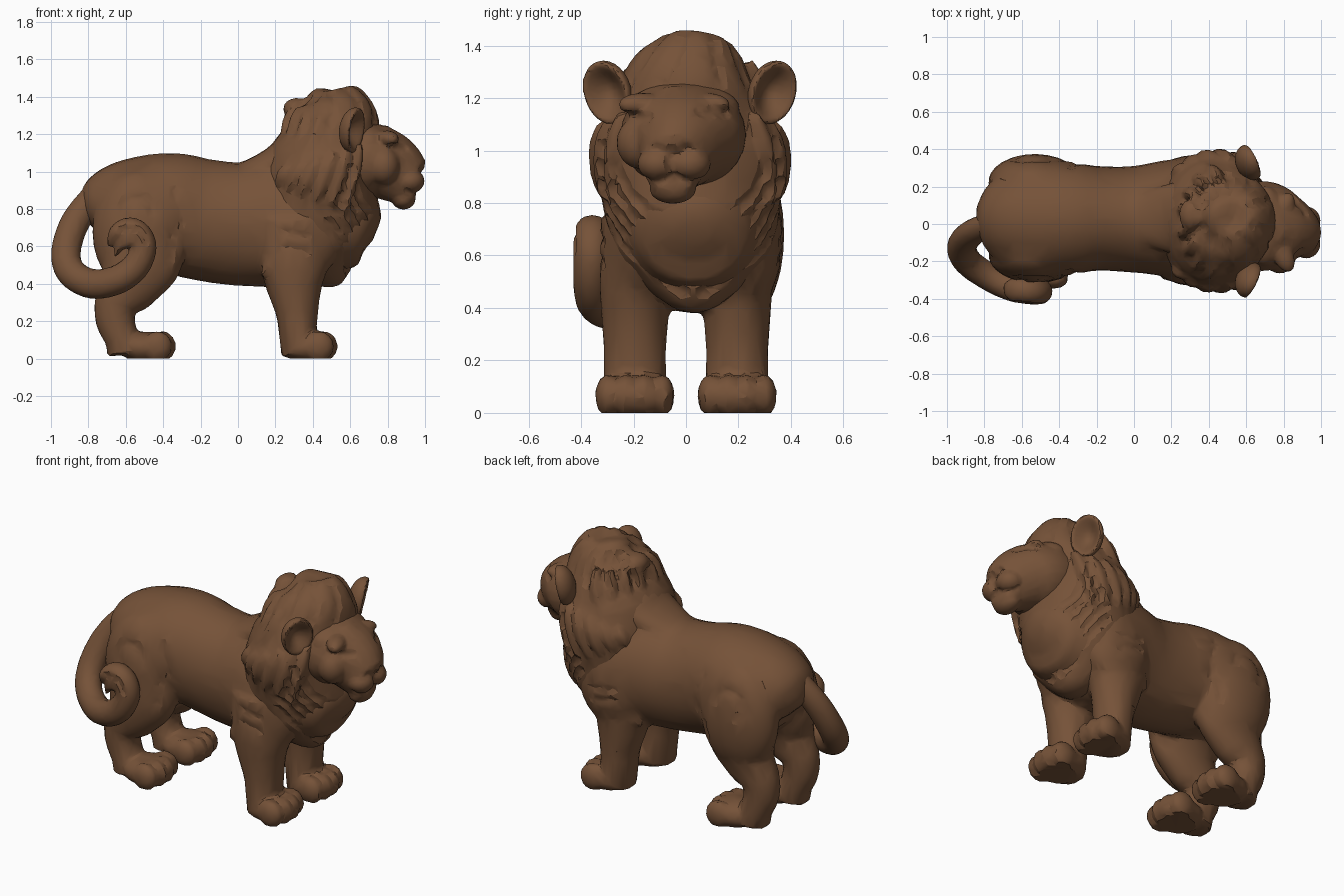
import bpy, bmesh, math
from mathutils import Vector, Matrix, kdtree

if "Cube" in bpy.data.objects:
    bpy.data.objects.remove(bpy.data.objects["Cube"])

brown = bpy.data.materials.new("carved brown")
brown.diffuse_color = (0.18, 0.085, 0.04, 1)
brown.use_nodes = True
brown.node_tree.nodes["Principled BSDF"].inputs["Base Color"].default_value = brown.diffuse_color


def spline(pts, k=5):
    """Smooth path through points of any dimension."""
    p = [Vector(q) for q in pts]
    p = [p[0]] + p + [p[-1]]
    out = []
    for i in range(1, len(p) - 2):
        a, b, c, d = p[i - 1:i + 3]
        for j in range(k):
            t = j / k
            out.append((b * 2 + (c - a) * t + (a * 2 - b * 5 + c * 4 - d) * t * t
                        + (b * 3 - a - c * 3 + d) * t ** 3) * 0.5)
    return out + [p[-1]]


def sweep(bm, pts, n=20):
    """Loft ellipses (x, y, z, radius in the xz plane, radius along y)."""
    p = spline(pts)
    rings = []
    for i, q in enumerate(p):
        a, b = p[max(i - 1, 0)], p[min(i + 1, len(p) - 1)]
        t = (Vector(b[:3]) - Vector(a[:3])).normalized()
        u = Vector((0, 1, 0)).cross(t).normalized()
        v = t.cross(u)
        rings.append([bm.verts.new(Vector(q[:3])
                      + u * max(q[3], .004) * math.cos(k * math.tau / n)
                      + v * max(q[4], .004) * math.sin(k * math.tau / n)) for k in range(n)])
    for r0, r1 in zip(rings, rings[1:]):
        for k in range(n):
            bm.faces.new((r0[k], r0[(k + 1) % n], r1[(k + 1) % n], r1[k]))
    bm.faces.new(rings[0][::-1])
    bm.faces.new(rings[-1])


def blob(bm, c, r, rot=Matrix.Identity(4)):
    m = Matrix.Translation(c) @ rot @ Matrix.Diagonal((*r, 1))
    return bmesh.ops.create_uvsphere(bm, u_segments=24, v_segments=14, radius=1, matrix=m)["verts"]


def bake(ob):
    dg = bpy.context.evaluated_depsgraph_get()
    me = bpy.data.meshes.new_from_object(ob.evaluated_get(dg))
    ob.modifiers.clear()
    ob.data = me


def carve(me, cuts):
    """Press grooves into the surface: each cut is (path, width, depth)."""
    kd = kdtree.KDTree(len(me.vertices))
    for v in me.vertices:
        kd.insert(v.co, v.index)
    kd.balance()
    moves = {}
    for path, width, depth in cuts:
        near = {}
        for q in spline(path, 10):
            base = kd.find(q)[0]
            for co, i, d in kd.find_range(base, width):
                near[i] = min(d, near.get(i, 9))
        for i, d in near.items():
            moves[i] = max(moves.get(i, 0), depth * (1 - (d / width) ** 2))
    shift = {i: me.vertices[i].normal * m for i, m in moves.items()}
    for i, s in shift.items():
        me.vertices[i].co -= s


def finish(name, bm, voxel=.014, cuts=(), ratio=.2, smooth=4):
    """Fuse overlapping volumes, carve, then reduce to faceted planes."""
    bmesh.ops.recalc_face_normals(bm, faces=bm.faces)
    me = bpy.data.meshes.new(name)
    bm.to_mesh(me)
    bm.free()
    ob = bpy.data.objects.new(name, me)
    bpy.context.collection.objects.link(ob)
    m = ob.modifiers.new("fuse", 'REMESH')
    m.mode, m.voxel_size = 'VOXEL', voxel
    m = ob.modifiers.new("soften", 'SMOOTH')
    m.factor, m.iterations = .5, smooth
    bake(ob)
    carve(ob.data, cuts)
    for v in ob.data.vertices:
        v.co.z = max(v.co.z, 0)
    ob.modifiers.new("facets", 'DECIMATE').ratio = ratio
    bake(ob)
    ob.data.materials.clear()
    ob.data.materials.append(brown)
    ob.data.shade_smooth()
    ob.data.set_sharp_from_angle(angle=math.radians(26))
    return ob


# Torso, legs and paws
bm = bmesh.new()
sweep(bm, [(-.775, .04, .70, .05, .06), (-.75, .04, .72, .18, .18), (-.66, .035, .76, .265, .265),
           (-.5, .03, .785, .30, .31), (-.35, .03, .78, .32, .305), (-.2, .03, .745, .325, .28),
           (0, .025, .72, .33, .285), (.2, .03, .73, .35, .315), (.4, .03, .72, .33, .33),
           (.55, .03, .71, .25, .27), (.68, .03, .70, .19, .2), (.74, .03, .68, .06, .07)], 28)
# slope from the back up into the mane
sweep(bm, [(-.02, .03, 1.0, .03, .1), (.13, .03, 1.03, .07, .17), (.25, .03, 1.07, .11, .2),
           (.36, .03, 1.16, .13, .2)])


def paw(x, y):
    blob(bm, (x, y, .06), (.15, .135, .085))
    for k in range(4):
        o = (k - 1.5) * .068
        blob(bm, (x + .085 - abs(o) * .3, y + o, .066), (.08, .05, .082))


cuts = []
for s in (-1, 1):
    h = s * .195
    blob(bm, (-.53, .03 + s * .195, .68), (.25, .15, .33))
    sweep(bm, [(-.5, h, .8, .2, .1), (-.52, h, .55, .23, .12), (-.58, h, .40, .17, .115),
               (-.65, h, .30, .12, .1), (-.655, h, .2, .105, .095), (-.62, h, .1, .09, .1), (-.61, h, .02, .09, .1)])
    paw(-.485, h)
    f = s * .195
    blob(bm, (.33, .03 + s * .21, .66), (.22, .13, .26))
    sweep(bm, [(.3, f, .75, .2, .13), (.3, f, .5, .18, .135), (.3, f, .4, .155, .13),
               (.315, f, .25, .115, .12), (.32, f, .13, .1, .12), (.33, f, .02, .1, .12)])
    sweep(bm, [(.26, f + s * .05, .62, .06, .06), (.18, f + s * .06, .5, .05, .05),
               (.13, f + s * .06, .44, .01, .015)], 10)   # elbow tuft
    paw(.38, f)
    # hip curl, haunch line and shoulder cuts
    cuts.append(([(-.54 + .11 * math.cos(a * .5), s * .4, .80 + .1 * math.sin(a * .5)) for a in range(9)], .03, .01))
    cuts.append(([(-.33, s * .4, .95), (-.28, s * .4, .75), (-.31, s * .4, .52)], .03, .01))
    cuts += [([(.22, s * .45, z), (.42, s * .45, z - .03)], .025, .01) for z in (.6, .68)]
finish("body_and_legs", bm, cuts=cuts, ratio=.07, smooth=7)

# Mane: central mass stacked upward
MANE = [(.58, .03, .44, .05, .06), (.53, .03, .48, .14, .15), (.48, .03, .57, .25, .27),
        (.44, .03, .7, .325, .32), (.425, .02, .85, .325, .345), (.445, .015, 1.0, .305, .35),
        (.47, .01, 1.08, .285, .34), (.50, .01, 1.17, .25, .30), (.51, .02, 1.27, .245, .255),
        (.50, .04, 1.36, .2, .19), (.48, .05, 1.42, .12, .11), (.48, .05, 1.44, .03, .03)]
mane_path = spline(MANE, 8)


def mane_point(z, deg, out=1.0):
    q = min(mane_path, key=lambda v: abs(v[2] - z))
    a = math.radians(deg)
    return (q[0] + q[3] * out * math.cos(a), q[1] + q[4] * out * math.sin(a), z)


def lock(s, z0, a0, z1, a1, r):
    pts = []
    for i in range(5):
        t = i / 4
        w = r * (.3 + .8 * math.sin(math.pi * (.12 + .8 * t)))
        pts.append((*mane_point(z0 + (z1 - z0) * t, s * (a0 + (a1 - a0) * t ** 1.4)), w, w))
    sweep(bm, pts, 10)


bm = bmesh.new()
sweep(bm, MANE, 32)
blob(bm, (.315, .05, 1.335), (.075, .09, .06))    # nape tuft
cuts = []
for s in (-1, 1):
    for i in range(6):                            # long side locks
        lock(s, 1.14 - .02 * i, 52 + i * 15, .78 + .03 * i, 64 + i * 14, .036)
    for i in range(4):                            # nape locks
        lock(s, 1.34, 105 + i * 20, 1.08, 118 + i * 18, .034)
    for i in range(5):                            # ruff drawn under the chin
        z = 1.02 - .07 * i
        cuts.append(([mane_point(z, s * (62 + i * 5)), mane_point(z - .15, s * (48 + i * 4)),
                      mane_point(z - .3, s * (22 + i * 5))], .028, .013))
    for i in range(5):                            # combed crown
        cuts.append(([mane_point(1.41, s * (20 + 32 * i)), mane_point(1.34, s * (22 + 33 * i)),
                      mane_point(1.25, s * (27 + 33 * i))], .026, .01))
finish("mane", bm, cuts=cuts, ratio=.12, smooth=5)

# Head and face, turned slightly to one side
bm = bmesh.new()
sweep(bm, [(.55, 0, 1.08, .17, .22), (.68, -.01, 1.06, .205, .24), (.77, -.02, 1.04, .195, .225),
           (.83, -.03, 1.01, .18, .18), (.89, -.045, .965, .155, .135), (.93, -.05, .935, .125, .11),
           (.955, -.05, .93, .085, .085)], 24)
sweep(bm, [(.76, -.03, 1.20, .06, .09), (.85, -.04, 1.14, .06, .06), (.93, -.05, 1.07, .05, .055),
           (.97, -.053, 1.03, .045, .055)], 14)
blob(bm, (.962, -.053, 1.03), (.038, .06, .036))   # nose
blob(bm, (.885, -.05, .855), (.065, .09, .058))    # chin
blob(bm, (.70, -.01, 1.16), (.12, .215, .1))       # forehead
cuts = [([(1.02, -.05, .99), (1.0, -.05, .92)], .02, .008)]
for s in (-1, 1):
    def fy(d):
        return -.045 + s * d
    blob(bm, (.92, fy(.06), .95), (.078, .08, .066))                                     # muzzle pad
    blob(bm, (.795, fy(.12), 1.175), (.055, .1, .045), Matrix.Rotation(-s * .45, 4, 'Z'))  # brow
    blob(bm, (.78, fy(.13), 1.03), (.085, .09, .1))                                      # cheek
    cuts.append(([(.88, fy(.085), 1.115), (.85, fy(.13), 1.125), (.82, fy(.175), 1.135)], .026, .011))
    cuts.append(([(.97, fy(.01), .895), (.95, fy(.06), .88), (.90, fy(.12), .895)], .018, .008))
finish("head", bm, voxel=.01, cuts=cuts, ratio=.14, smooth=5)

# Cupped ears with rounded backs
for s, y in ((-1, -.3), (1, .33)):
    bm = bmesh.new()
    for v in blob(bm, (0, 0, 0), (.075, .098, .124)):
        d = (v.co.y / .098) ** 2 + (v.co.z / .124) ** 2
        if v.co.x > 0:
            v.co.x = .012 - .055 * max(0, 1 - d * 1.25) + .015 * math.sin(math.pi * min(d, 1))
    rot = Matrix.Rotation(s * .5, 4, 'Z') @ Matrix.Rotation(-s * .2, 4, 'X') @ Matrix.Rotation(.2, 4, 'Y')
    bmesh.ops.transform(bm, matrix=Matrix.Translation((.62, y, 1.222)) @ rot, verts=bm.verts)
    finish("ear_near" if s < 0 else "ear_far", bm, voxel=.008, ratio=.25, smooth=2)

# Curled tail with a split tuft
bm = bmesh.new()
sweep(bm, [(-.42, .06, 1.04, .04, .05), (-.54, .045, 1.0, .06, .065), (-.64, .03, .955, .075, .065),
           (-.76, 0, .87, .075, .065),
           (-.87, -.05, .73, .078, .07), (-.92, -.12, .57, .08, .075), (-.89, -.2, .46, .08, .075),
           (-.78, -.28, .40, .08, .075), (-.65, -.34, .42, .078, .075), (-.55, -.36, .49, .075, .07),
           (-.505, -.36, .59, .07, .07), (-.53, -.36, .67, .065, .07), (-.59, -.355, .70, .055, .065),
           (-.655, -.35, .67, .04, .06), (-.69, -.34, .60, .01, .02)], 16)
for a in (0, .03):
    sweep(bm, [(-.52, -.37, .65 - a, .04, .05), (-.58, -.37, .66 - a, .035, .05),
               (-.63, -.36, .63 - a, .025, .04), (-.66, -.35, .57 - a, .006, .01)], 10)
finish("tail", bm, voxel=.011, ratio=.1, smooth=4,
       cuts=[([(-.48, -.46, .62), (-.53, -.46, .69), (-.62, -.46, .69)], .02, .01)])
